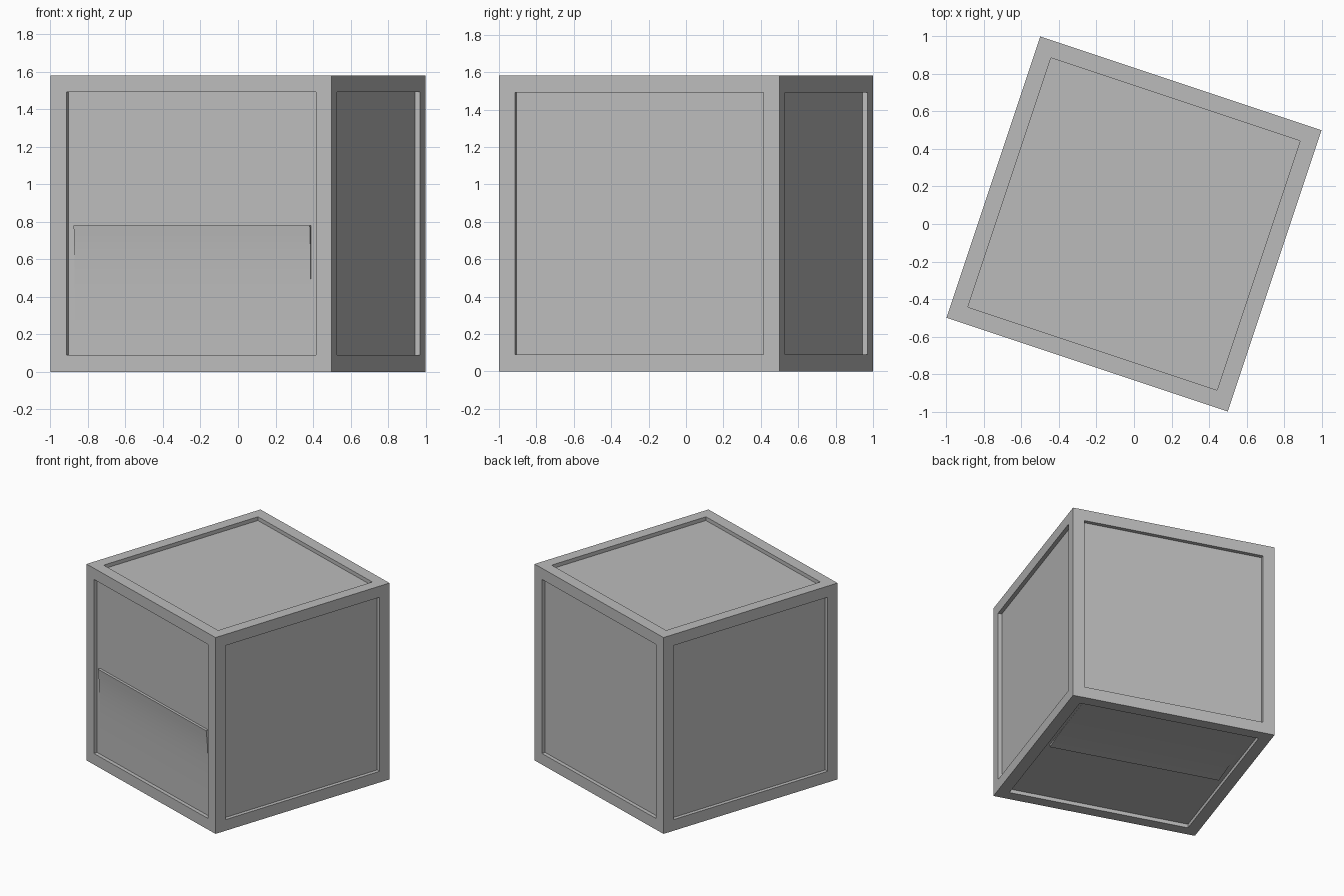
import bpy, bmesh, math
from mathutils import Matrix

if "Cube" in bpy.data.objects:
    bpy.data.objects.remove(bpy.data.objects["Cube"], do_unlink=True)

SIZE = 1.581      # crate side
BORDER = 0.127    # frame width
DEPTH = 0.03      # panel recess
HALF = SIZE / 2
INNER = HALF - BORDER
PLACE = Matrix.Translation((0, 0, HALF)) @ Matrix.Rotation(-math.atan(1 / 3), 4, 'Z')

grey = bpy.data.materials.new("plain_grey")
grey.use_nodes = True
grey.diffuse_color = (0.5, 0.5, 0.5, 1)
bsdf = next(n for n in grey.node_tree.nodes if n.type == 'BSDF_PRINCIPLED')
bsdf.inputs["Base Color"].default_value = (0.5, 0.5, 0.5, 1)


def add_object(name, bm, matrix):
    bmesh.ops.recalc_face_normals(bm, faces=bm.faces[:])
    mesh = bpy.data.meshes.new(name)
    bm.to_mesh(mesh)
    bm.free()
    mesh.materials.append(grey)
    ob = bpy.data.objects.new(name, mesh)
    ob.matrix_world = matrix
    bpy.context.collection.objects.link(ob)
    return ob


# Crate: a cube with a sunken panel on every side
bm = bmesh.new()
bmesh.ops.create_cube(bm, size=SIZE)
sides = bm.faces[:]
bmesh.ops.inset_individual(bm, faces=sides, thickness=BORDER)
bmesh.ops.inset_individual(bm, faces=sides, thickness=0.0002, depth=-DEPTH)
add_object("crate", bm, PLACE)


# Flared half panel: thick at the middle of the side, curving back to flush
def flared_panel(name, matrix):
    back = -(HALF - DEPTH) + 0.002
    top, bottom, steps = -0.01, -INNER, 12
    profile = [(back, top)]
    for i in range(steps + 1):
        t = i / steps
        out = 0.003 + 0.02 * (1 - t) ** 4
        profile.append((back - out, top + (bottom - top) * t))
    profile.append((back, bottom))
    bm = bmesh.new()
    face = bm.faces.new([bm.verts.new((-INNER, y, z)) for y, z in profile])
    moved = bmesh.ops.extrude_face_region(bm, geom=[face])["geom"]
    verts = [v for v in moved if isinstance(v, bmesh.types.BMVert)]
    bmesh.ops.translate(bm, verts=verts, vec=(2 * INNER, 0, 0))
    ob = add_object(name, bm, matrix)
    bpy.ops.object.select_all(action='DESELECT')
    ob.select_set(True)
    bpy.context.view_layer.objects.active = ob
    bpy.ops.object.shade_smooth_by_angle(angle=math.radians(30))


flared_panel("front_lower_panel", PLACE)
flared_panel("underside_back_panel", PLACE @ Matrix.Rotation(math.pi / 2, 4, 'X'))
